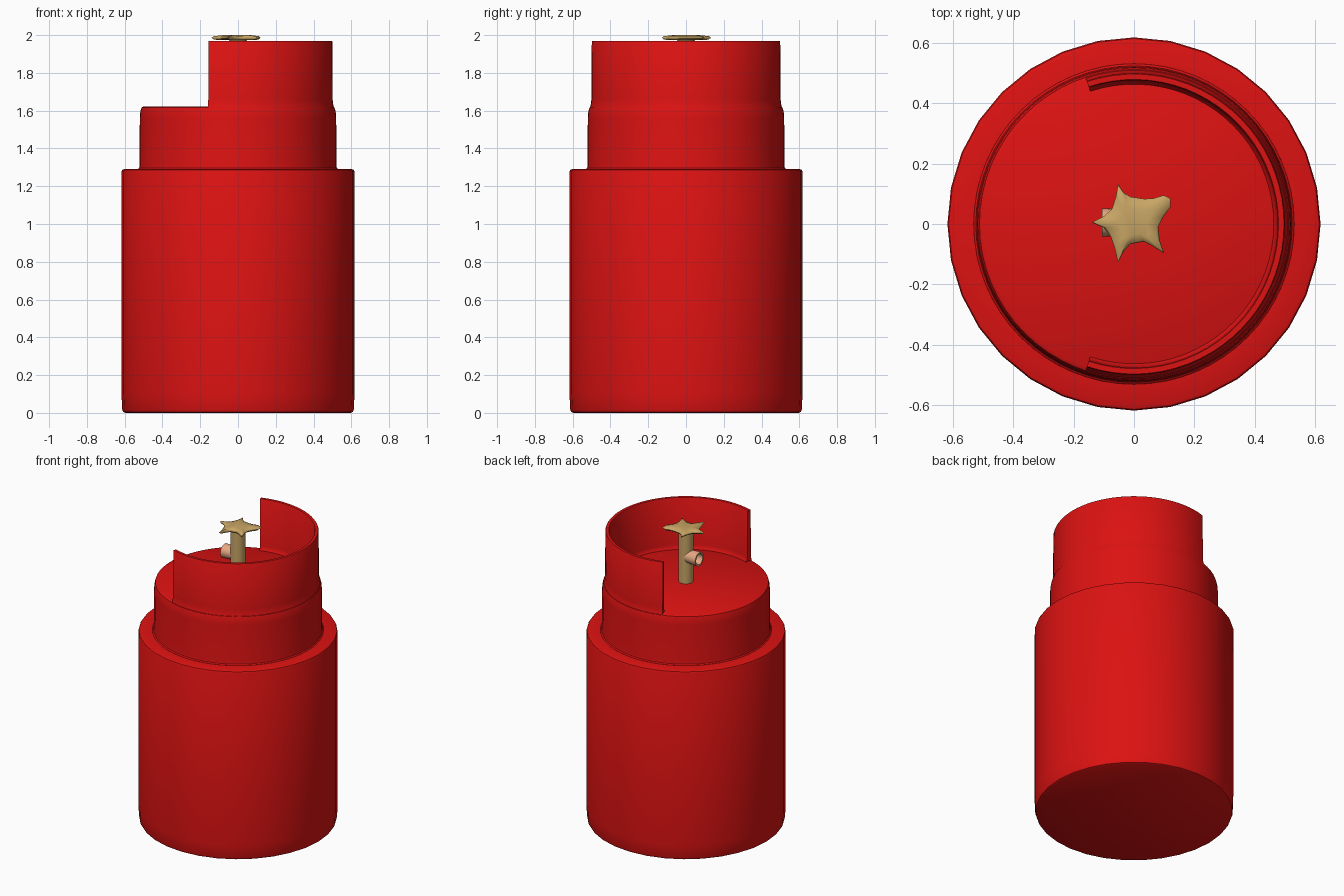
import bpy, bmesh, math
from mathutils import Matrix

if "Cube" in bpy.data.objects:
    bpy.data.objects.remove(bpy.data.objects["Cube"])


def material(name, rgb):
    m = bpy.data.materials.new(name)
    m.diffuse_color = (*rgb, 1)
    m.use_nodes = True
    m.node_tree.nodes["Principled BSDF"].inputs["Base Color"].default_value = m.diffuse_color
    return m


RED = material("red_paint", (0.72, 0.006, 0.006))
BRASS = material("brass", (0.58, 0.38, 0.13))
COPPER = material("copper", (0.80, 0.40, 0.23))


def finish(bm, name, mat, angle=35):
    bmesh.ops.remove_doubles(bm, verts=bm.verts, dist=1e-5)
    bmesh.ops.recalc_face_normals(bm, faces=bm.faces)
    mesh = bpy.data.meshes.new(name)
    bm.to_mesh(mesh)
    bm.free()
    mesh.materials.append(mat)
    ob = bpy.data.objects.new(name, mesh)
    bpy.context.collection.objects.link(ob)
    bpy.ops.object.select_all(action='DESELECT')
    ob.select_set(True)
    bpy.context.view_layer.objects.active = ob
    bpy.ops.object.shade_smooth_by_angle(angle=math.radians(angle))
    return ob


def lathe(name, profile, mat, steps=32, start=0, sweep=360, closed=False, matrix=None):
    """Revolve (radius, height) points about z; a closed profile gets end caps."""
    bm = bmesh.new()
    full = sweep == 360
    rings = []
    for i in range(steps if full else steps + 1):
        a = math.radians(start + sweep * i / steps)
        rings.append([bm.verts.new((r * math.cos(a), r * math.sin(a), z)) for r, z in profile])
    n = len(profile)
    for i in range(steps):
        p, q = rings[i], rings[(i + 1) % len(rings)]
        for j in range(n if closed else n - 1):
            k = (j + 1) % n
            if profile[j][0] == 0:
                bm.faces.new((p[j], q[k], p[k]))
            elif profile[k][0] == 0:
                bm.faces.new((p[j], q[j], p[k]))
            else:
                bm.faces.new((p[j], q[j], q[k], p[k]))
    if closed and not full:
        bm.faces.new(rings[0])
        bm.faces.new(rings[-1])
    if matrix:
        bm.transform(matrix)
    return finish(bm, name, mat)


# Main tank with small rounded rims, and the narrower neck in one skin
lathe("tank_body", [(0, 0), (0.598, 0), (0.608, 0.005), (0.613, 0.018), (0.617, 0.10),
                    (0.617, 1.277), (0.613, 1.286), (0.604, 1.29), (0.5, 1.29), (0, 1.29)], RED)
lathe("neck", [(0, 1.28), (0.532, 1.28), (0.53, 1.291), (0.523, 1.297), (0.521, 1.31), (0.52, 1.56),
               (0.517, 1.595), (0.511, 1.616), (0.498, 1.623), (0, 1.623)], RED, 64)

# Open guard collar wrapping the valve
ARC = 108.3
lathe("guard_collar", [(0.514, 1.60), (0.505, 1.628), (0.501, 1.66), (0.499, 1.965), (0.496, 1.97),
                       (0.478, 1.97), (0.475, 1.965), (0.473, 1.65), (0.469, 1.632), (0.46, 1.62),
                       (0.46, 1.60)], RED, 44, -ARC, 2 * ARC, True)

# Valve stem
lathe("valve_stem", [(0, 1.62), (0.047, 1.62), (0.047, 1.972), (0.04, 1.98), (0, 1.98)], BRASS, 24)

# Hollow side outlet pointing to -x
to_left = Matrix.Translation((0, 0.005, 1.80)) @ Matrix.Rotation(-math.pi / 2, 4, 'Y')
lathe("valve_outlet", [(0, 0.02), (0.042, 0.02), (0.047, 0.105), (0.036, 0.105), (0.034, 0.06), (0, 0.06)],
      COPPER, 16, matrix=to_left)

# Star-shaped hand wheel: smooth curved outline, pillowed in layers
outline = [(-0.14, 0.005), (-0.10, -0.012), (-0.078, -0.04), (-0.064, -0.08), (-0.053, -0.128),
           (-0.035, -0.092), (-0.012, -0.066), (0.033, -0.058), (0.065, -0.075), (0.10, -0.097),
           (0.085, -0.055), (0.08, -0.01), (0.098, 0.025), (0.12, 0.055), (0.12, 0.085),
           (0.098, 0.095), (0.065, 0.085), (0.035, 0.083), (-0.012, 0.09), (-0.035, 0.105),
           (-0.053, 0.132), (-0.06, 0.09), (-0.073, 0.05), (-0.10, 0.025)]
bm = bmesh.new()
layers = [[bm.verts.new((x * s, y * s, z)) for x, y in outline]
          for s, z in ((0.55, 1.973), (0.90, 1.976), (1.0, 1.986), (0.93, 1.994), (0.55, 2.0))]
n = len(outline)
for lo, hi in zip(layers, layers[1:]):
    for i in range(n):
        bm.faces.new((lo[i], lo[(i + 1) % n], hi[(i + 1) % n], hi[i]))
bm.faces.new(layers[0][::-1])
bm.faces.new(layers[-1])
finish(bm, "hand_wheel", BRASS, 60)
